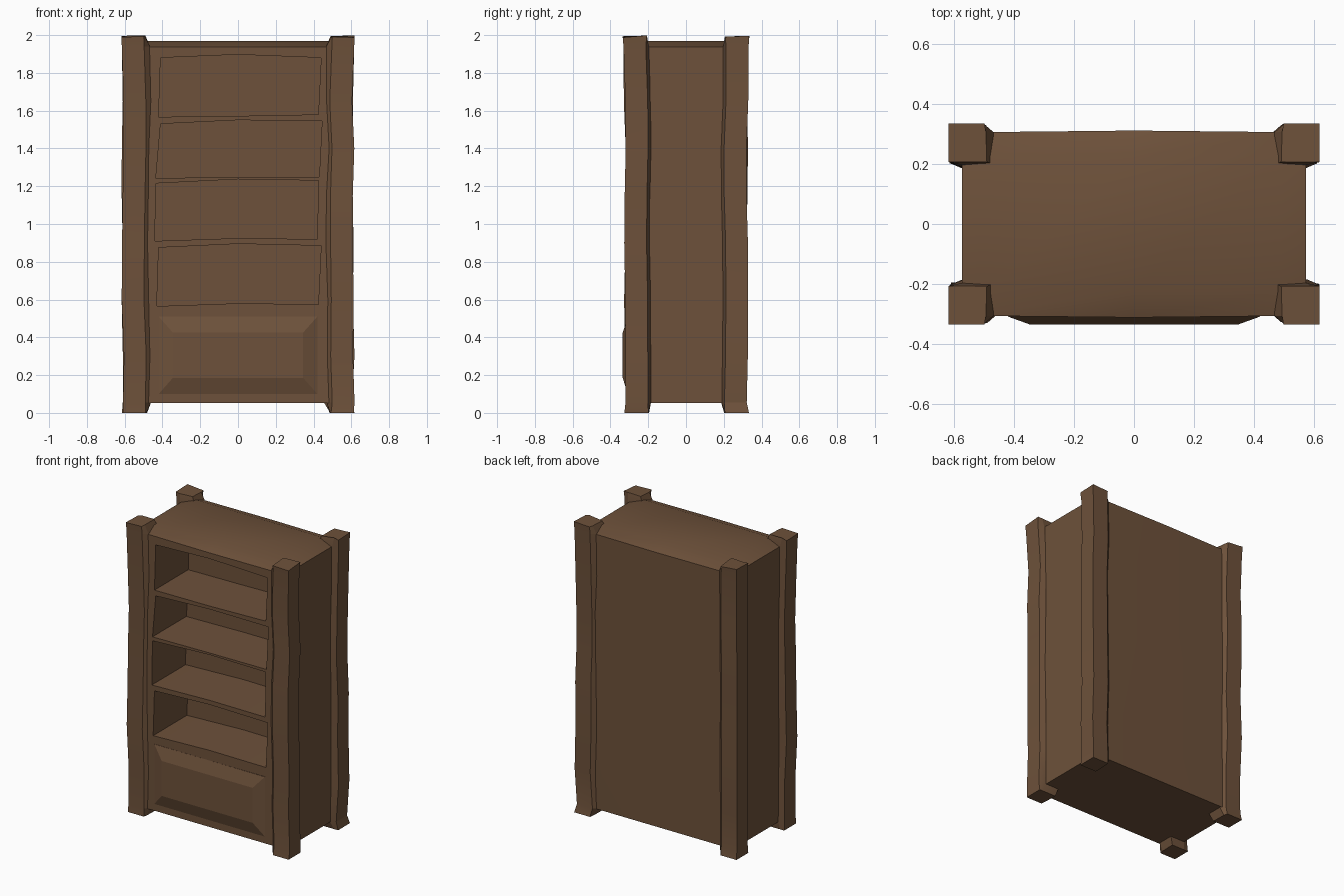
import bpy, bmesh, math, random

if "Cube" in bpy.data.objects:
    bpy.data.objects.remove(bpy.data.objects["Cube"])

random.seed(4)

wood = bpy.data.materials.new("brown wood")
wood.diffuse_color = (0.155, 0.083, 0.043, 1)
wood.use_nodes = True
wood.node_tree.nodes["Principled BSDF"].inputs["Base Color"].default_value = wood.diffuse_color


def loft(name, rings):
    """Closed solid from a stack of rings with equal point counts."""
    bm = bmesh.new()
    rows = [[bm.verts.new(p) for p in ring] for ring in rings]
    n = len(rows[0])
    for a, b in zip(rows, rows[1:]):
        for i in range(n):
            j = (i + 1) % n
            bm.faces.new((a[i], a[j], b[j], b[i]))
    bm.faces.new(rows[0])
    bm.faces.new(rows[-1])
    bmesh.ops.recalc_face_normals(bm, faces=bm.faces)
    me = bpy.data.meshes.new(name)
    bm.to_mesh(me)
    bm.free()
    me.materials.append(wood)
    ob = bpy.data.objects.new(name, me)
    bpy.context.collection.objects.link(ob)
    return ob


def activate(ob):
    bpy.ops.object.select_all(action='DESELECT')
    ob.select_set(True)
    bpy.context.view_layer.objects.active = ob


def smooth(ob, degrees):
    activate(ob)
    bpy.ops.object.shade_smooth_by_angle(angle=math.radians(degrees))


def rect(hx, hy, z, bow=0.0):
    """Rectangle whose front and back edges bow slightly at the middle."""
    return [(-hx, -hy, z), (0, -hy - bow, z), (hx, -hy, z),
            (hx, hy, z), (0, hy + bow, z), (-hx, hy, z)]


# Cabinet body with a softly pillowed top
body = loft("cabinet_body", [rect(0.57, 0.305, 0.052),
                             rect(0.572, 0.305, 1.0, 0.006),
                             rect(0.572, 0.305, 1.937, 0.006),
                             rect(0.49, 0.225, 1.968)])

# Shelf openings: uneven outlines, top left round to bottom left
openings = [
    [(-.41, 1.88), (0, 1.897), (.44, 1.88), (.425, 1.58), (0, 1.572), (-.42, 1.567)],
    [(-.41, 1.53), (0, 1.55), (.445, 1.545), (.43, 1.25), (0, 1.25), (-.435, 1.242)],
    [(-.435, 1.215), (0, 1.237), (.425, 1.23), (.42, .92), (0, .925), (-.44, .91)],
    [(-.42, .875), (0, .895), (.44, .885), (.425, .575), (0, .58), (-.43, .565)],
]
for outline in openings:
    cutter = loft("opening_cutter", [[(x, y, z) for x, z in outline] for y in (-0.5, 0.06)])
    cutter.hide_render = True
    mod = body.modifiers.new("opening", 'BOOLEAN')
    mod.operation = 'DIFFERENCE'
    mod.solver = 'EXACT'
    mod.object = cutter
    activate(body)
    bpy.ops.object.modifier_apply(modifier=mod.name)
    bpy.data.objects.remove(cutter)
smooth(body, 30)


# Raised lower panel
def panel_ring(hx, z0, z1, y):
    return [(-hx, y, z0), (hx, y, z0), (hx, y, z1), (-hx, y, z1)]


loft("raised_panel", [panel_ring(0.42, 0.10, 0.51, -0.29),
                      panel_ring(0.42, 0.10, 0.51, -0.308),
                      panel_ring(0.345, 0.185, 0.425, -0.335)])

# Corner posts: square ends, flared where they meet the body
square = [(.613, .328), (.493, .328), (.488, .30), (.485, .20), (.58, .20), (.613, .20)]
flared = [(.610, .324), (.492, .324), (.462, .298), (.462, .19), (.572, .19), (.610, .206)]
levels = [(0, 0), (0.055, 1), (0.3, 1), (0.6, 1), (0.9, 1), (1.15, 1),
          (1.4, 1), (1.65, 1), (1.94, 1), (1.992, 0)]

for side, sx in (("left", -1), ("right", 1)):
    for end, sy in (("front", -1), ("back", 1)):
        rings = []
        for z, flare in levels:
            dx, dy = random.uniform(-.007, .007), random.uniform(-.006, .006)
            if z > 1.9:
                dx, dy = 0.005, 0.007
            section = flared if flare else square
            rings.append([(sx * (x + dx), sy * (y + dy),
                           z + (random.uniform(-.007, .007) if z > 1.95 else 0))
                          for x, y in section])
        smooth(loft(f"{end}_{side}_post", rings), 15)
